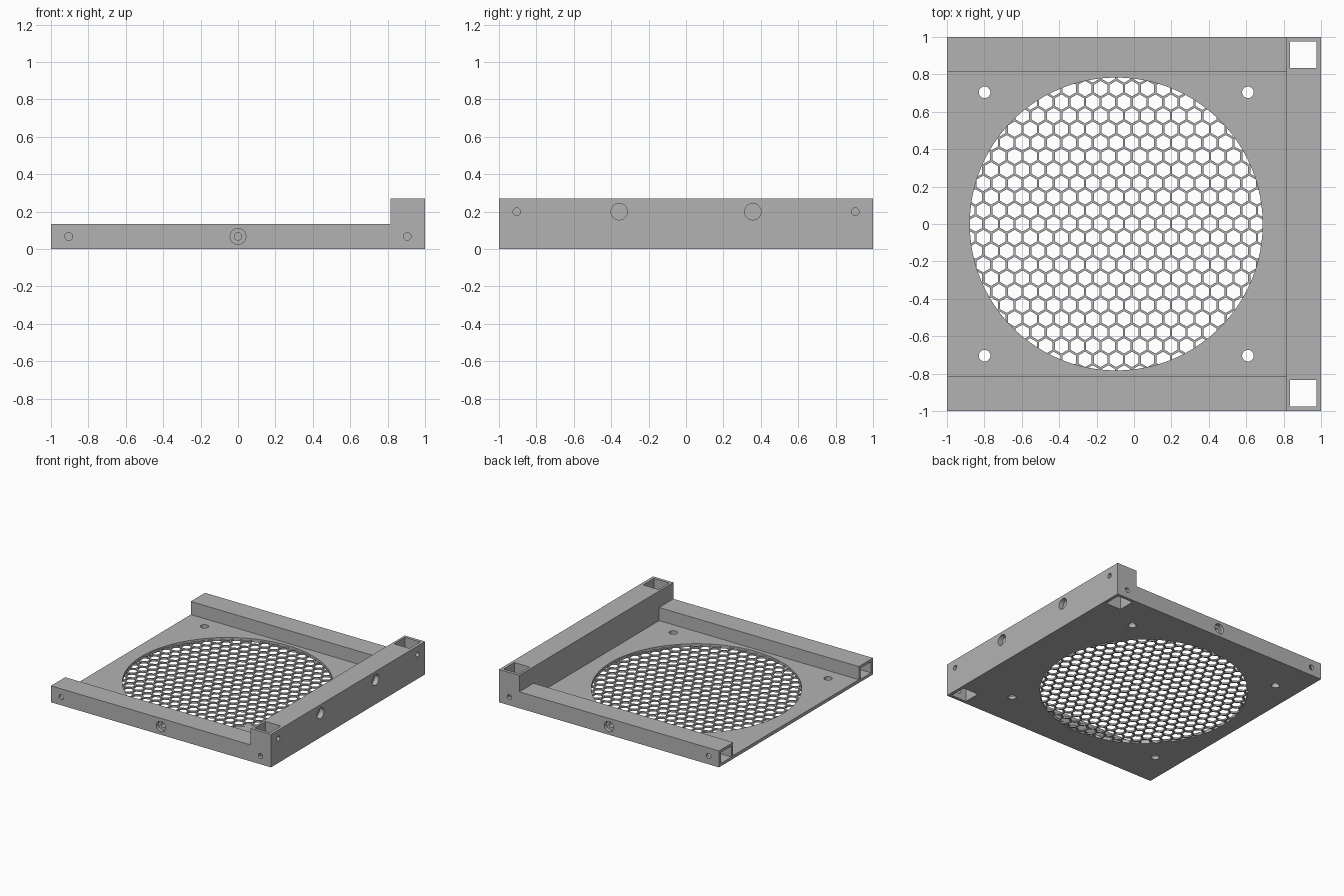
import bpy, bmesh, math
from mathutils import Matrix, Vector

if "Cube" in bpy.data.objects:
    bpy.data.objects.remove(bpy.data.objects["Cube"], do_unlink=True)

grey = bpy.data.materials.new("plain_grey")
grey.use_nodes = True
colour = (0.45, 0.45, 0.45, 1)
grey.diffuse_color = colour
grey.node_tree.nodes["Principled BSDF"].inputs["Base Color"].default_value = colour

BAR = 0.815            # inner edge of the rails and the tall bar
RAIL_H, BAR_H = 0.135, 0.27
PLATE_H, GRILLE_H = 0.027, 0.014
FAN_X, FAN_R = -0.095, 0.783
SOCKET = 0.905         # centre line of sockets and wells
PITCH, HEX_R = 0.0836, 0.0412


def add_box(bm, lo, hi):
    lo, hi = Vector(lo), Vector(hi)
    matrix = Matrix.Translation((lo + hi) / 2) @ Matrix.Diagonal((hi - lo).to_4d())
    bmesh.ops.create_cube(bm, size=1, matrix=matrix)


def add_cylinder(bm, centre, radius, depth, axis="Z", sides=32, turn=0):
    aim = {"X": Matrix.Rotation(math.pi / 2, 4, "Y"),
           "Y": Matrix.Rotation(math.pi / 2, 4, "X"),
           "Z": Matrix.Rotation(turn, 4, "Z")}[axis]
    bmesh.ops.create_cone(bm, cap_ends=True, segments=sides, radius1=radius, radius2=radius,
                          depth=depth, matrix=Matrix.Translation(centre) @ aim)


def make(name, bm):
    mesh = bpy.data.meshes.new(name)
    bm.to_mesh(mesh)
    bm.free()
    obj = bpy.data.objects.new(name, mesh)
    bpy.context.collection.objects.link(obj)
    mesh.materials.append(grey)
    return obj


def cut(obj, bm):
    """Subtract the shapes in bm from obj and drop the cutter."""
    cutter = make("cutter", bm)
    cutter.hide_render = True
    mod = obj.modifiers.new("cut", "BOOLEAN")
    mod.operation, mod.solver, mod.object = "DIFFERENCE", "EXACT", cutter
    graph = bpy.context.evaluated_depsgraph_get()
    result = bpy.data.meshes.new_from_object(obj.evaluated_get(graph))
    obj.modifiers.clear()
    obj.data = result
    bpy.data.objects.remove(cutter, do_unlink=True)


def box_object(name, lo, hi):
    bm = bmesh.new()
    add_box(bm, lo, hi)
    return make(name, bm)


# Base plate with the fan opening and four screw holes
plate = box_object("base_plate", (-1, -BAR, 0), (BAR, BAR, PLATE_H))
bm = bmesh.new()
add_cylinder(bm, (FAN_X, 0, 0), FAN_R, 1, sides=96)
for sx in (-1, 1):
    for sy in (-1, 1):
        add_cylinder(bm, (FAN_X + sx * 0.704, sy * 0.704, 0), 0.031, 1)
cut(plate, bm)

# Honeycomb grille filling the opening
bm = bmesh.new()
add_cylinder(bm, (FAN_X, 0, GRILLE_H / 2), FAN_R, GRILLE_H, sides=96)
grille = make("honeycomb_grille", bm)
bm = bmesh.new()
for row in range(-11, 12):
    for col in range(-11, 12):
        x = (col + (row % 2) / 2) * PITCH
        y = row * PITCH * math.sqrt(3) / 2
        if math.hypot(x, y) < FAN_R + HEX_R * 0.8:
            add_cylinder(bm, (FAN_X + x, y, 0), HEX_R, 0.2, sides=6)
cut(grille, bm)

# Side rails with an end socket, a pin hole and a stepped bolt recess
for name, side in (("front_rail", -1), ("back_rail", 1)):
    y0, y1 = sorted((side * BAR, side))
    rail = box_object(name, (-1, y0, 0), (BAR, y1, RAIL_H))
    bm = bmesh.new()
    add_box(bm, (-1.1, side * SOCKET - 0.07, 0.022), (-BAR, side * SOCKET + 0.07, RAIL_H - 0.022))
    cut(rail, bm)
    for x, radius, depth in ((-SOCKET, 0.021, 0.05), (0, 0.042, 0.03), (0, 0.02, 0.12)):
        bm = bmesh.new()
        add_cylinder(bm, (x, side, RAIL_H / 2), radius, depth * 2, "Y")
        cut(rail, bm)

# Tall bar with square wells at both ends, pin holes and round recesses
tall_bar = box_object("tall_bar", (BAR, -1, 0), (1, 1, BAR_H))
bm = bmesh.new()
for side in (-1, 1):
    add_box(bm, (SOCKET - 0.07, side * SOCKET - 0.07, -0.1),
            (SOCKET + 0.07, side * SOCKET + 0.07, BAR_H + 0.1))
    add_cylinder(bm, (1, side * 0.357, 0.2), 0.044, 0.08, "X")
cut(tall_bar, bm)
bm = bmesh.new()
for side in (-1, 1):
    add_cylinder(bm, (1, side * SOCKET, 0.2), 0.02, 0.1, "X")
    add_cylinder(bm, (SOCKET, side, RAIL_H / 2), 0.02, 0.1, "Y")
cut(tall_bar, bm)

# Smooth the round walls, keep every corner sharp
for obj in bpy.context.scene.objects:
    obj.select_set(obj.type == "MESH")
bpy.context.view_layer.objects.active = plate
bpy.ops.object.shade_smooth_by_angle(angle=math.radians(25))
